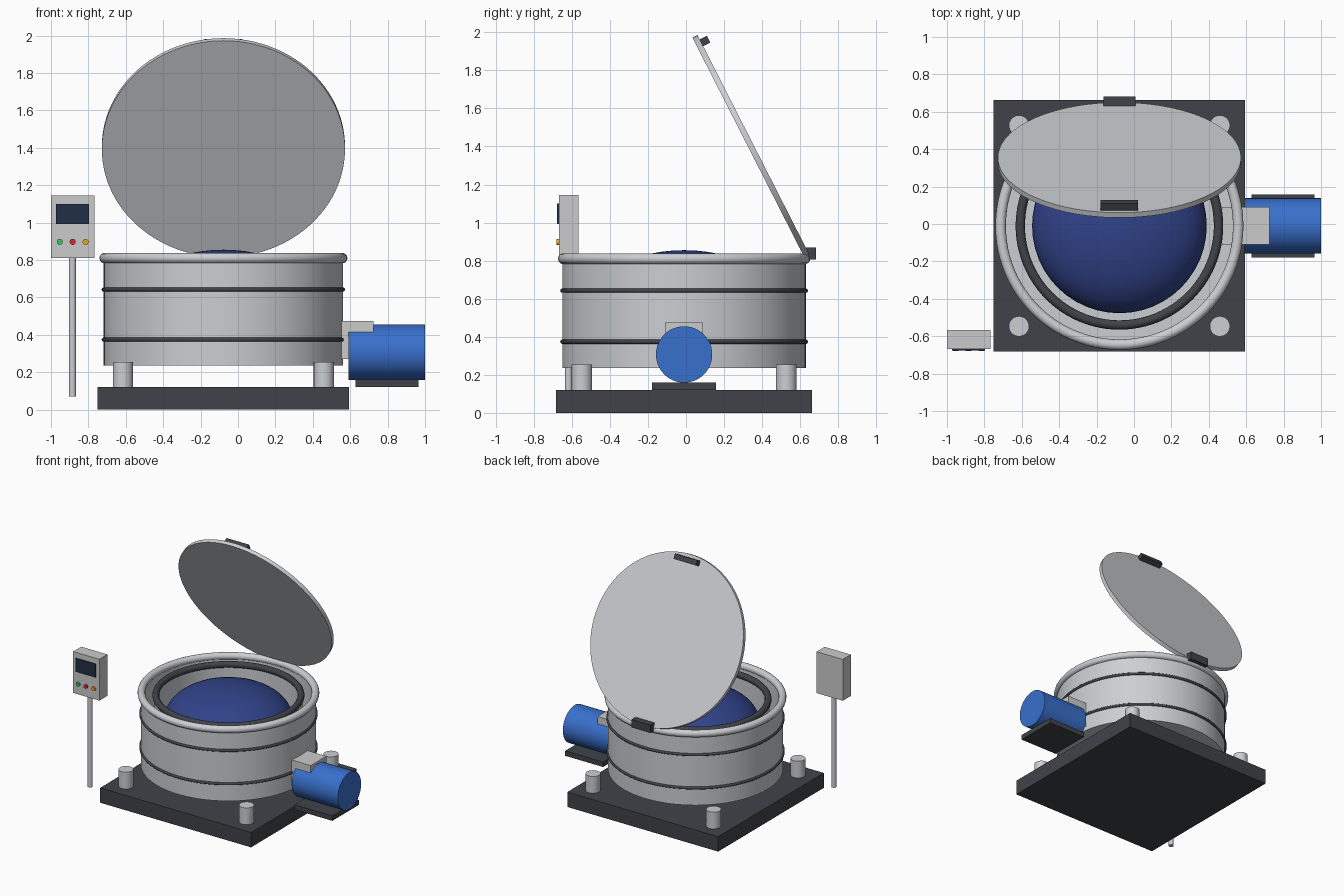
import bpy, bmesh, math
from mathutils import Matrix, Vector

if "Cube" in bpy.data.objects:
    bpy.data.objects.remove(bpy.data.objects["Cube"])

CX, CY = -0.078, -0.01   # drum axis


def material(name, rgb):
    m = bpy.data.materials.new(name)
    m.diffuse_color = (*rgb, 1)
    m.use_nodes = True
    m.node_tree.nodes["Principled BSDF"].inputs["Base Color"].default_value = m.diffuse_color
    return m


DARK = material("dark_rubber", (0.05, 0.055, 0.065))
BLUE = material("motor_blue", (0.04, 0.16, 0.6))
NAVY = material("load_navy", (0.03, 0.055, 0.25))
GLASS = material("screen_glass", (0.015, 0.03, 0.06))
STEEL = material("steel", (0.6, 0.62, 0.65))


def finish(name, bm, mat, smooth=True):
    bmesh.ops.recalc_face_normals(bm, faces=bm.faces)
    me = bpy.data.meshes.new(name)
    bm.to_mesh(me)
    bm.free()
    ob = bpy.data.objects.new(name, me)
    bpy.context.collection.objects.link(ob)
    if mat:
        me.materials.append(mat)
    if smooth:
        bpy.ops.object.select_all(action='DESELECT')
        ob.select_set(True)
        bpy.context.view_layer.objects.active = ob
        bpy.ops.object.shade_smooth_by_angle(angle=math.radians(35))
    return ob


def box(name, lo, hi, mat=None):
    lo, hi = Vector(lo), Vector(hi)
    bm = bmesh.new()
    bmesh.ops.create_cube(bm, size=1, matrix=Matrix.Translation((lo + hi) / 2)
                          @ Matrix.Diagonal((*(hi - lo), 1)))
    return finish(name, bm, mat, False)


def cylinder(name, loc, r, depth, mat=None, rot=None, seg=48):
    bm = bmesh.new()
    m = Matrix.Translation(loc) @ (rot or Matrix())
    bmesh.ops.create_cone(bm, cap_ends=True, segments=seg, radius1=r, radius2=r,
                          depth=depth, matrix=m)
    return finish(name, bm, mat)


def lathe(name, profile, mat=None, closed=False, seg=96):
    """Spin an (r, z) profile around the drum axis."""
    bm = bmesh.new()
    vs = [bm.verts.new((CX + r, CY, z)) for r, z in profile]
    pairs = list(zip(vs, vs[1:])) + ([(vs[-1], vs[0])] if closed else [])
    es = [bm.edges.new(p) for p in pairs]
    bmesh.ops.spin(bm, geom=vs + es, cent=(CX, CY, 0), axis=(0, 0, 1),
                   angle=2 * math.pi, steps=seg, use_duplicate=False)
    bmesh.ops.remove_doubles(bm, verts=bm.verts, dist=1e-5)
    return finish(name, bm, mat)


def ring(name, major, minor, z, mat=None, n=14):
    pts = [(major + minor * math.cos(2 * math.pi * i / n),
            z + minor * math.sin(2 * math.pi * i / n)) for i in range(n)]
    return lathe(name, pts, mat, closed=True)


# Base plate and four damper feet
box("base_plate", (-0.75, -0.682, 0), (0.594, 0.662, 0.12), DARK)
for sx, nx in ((-1, "left"), (1, "right")):
    for sy, ny in ((-1, "front"), (1, "back")):
        cylinder(f"{ny}_{nx}_foot", (CX + sx * 0.537, CY + sy * 0.537, 0.187),
                 0.054, 0.136, STEEL)

# Outer drum shell, rolled rim and bands
lathe("drum_shell", [(0, 0.235), (0.64, 0.235), (0.64, 0.81), (0.615, 0.81),
                     (0.615, 0.26), (0, 0.26)], STEEL)
ring("drum_rim", 0.635, 0.028, 0.81, STEEL)
for part, z in (("lower_band", 0.374), ("upper_band", 0.642)):
    ring(part, 0.64, 0.011, z, DARK)

# Inner basket, its rubber lip and the domed load
lathe("basket", [(0, 0.32), (0.54, 0.32), (0.54, 0.79), (0.52, 0.79),
                 (0.52, 0.34), (0, 0.34)], STEEL)
ring("basket_lip", 0.53, 0.025, 0.79, DARK)
bm = bmesh.new()
bmesh.ops.create_uvsphere(bm, u_segments=48, v_segments=24, radius=1,
                          matrix=Matrix.Translation((CX, CY, 0.605))
                          @ Matrix.Diagonal((0.467, 0.467, 0.25, 1)))
finish("load_dome", bm, NAVY)

# Open lid with handle, tilted about the back hinge
tilt = Matrix.Rotation(math.radians(-63), 4, 'X')
cylinder("lid", (CX, 0.342, 1.40), 0.65, 0.03, STEEL, tilt, 96)
handle = box("lid_handle", (-0.1, -0.624, 0.015), (0.1, -0.584, 0.057), DARK)
handle.matrix_world = Matrix.Translation((CX, 0.342, 1.40)) @ tilt
box("lid_hinge", (CX - 0.085, 0.625, 0.805), (CX + 0.085, 0.682, 0.868), DARK)

# Drive motor, foot and bracket
cylinder("motor", (0.795, CY, 0.307), 0.148, 0.41, BLUE,
         Matrix.Rotation(math.pi / 2, 4, 'Y'))
box("motor_foot", (0.628, CY - 0.168, 0.12), (0.965, CY + 0.168, 0.16), DARK)
box("motor_bracket", (0.47, CY - 0.1, 0.27), (0.725, CY + 0.1, 0.475))

# Control post, panel, screen and buttons
cylinder("control_post", (-0.885, -0.617, 0.45), 0.019, 0.76, STEEL, seg=24)
box("control_box", (-1.0, -0.668, 0.812), (-0.767, -0.566, 1.145))
box("control_screen", (-0.974, -0.677, 0.993), (-0.797, -0.66, 1.10), GLASS)
for part, x, rgb in (("green_button", -0.953, (0.03, 0.6, 0.1)),
                     ("red_button", -0.884, (0.65, 0.03, 0.03)),
                     ("amber_button", -0.815, (0.8, 0.4, 0.01))):
    cylinder(part, (x, -0.67, 0.897), 0.016, 0.02, material(part, rgb),
             Matrix.Rotation(math.pi / 2, 4, 'X'), 24)
